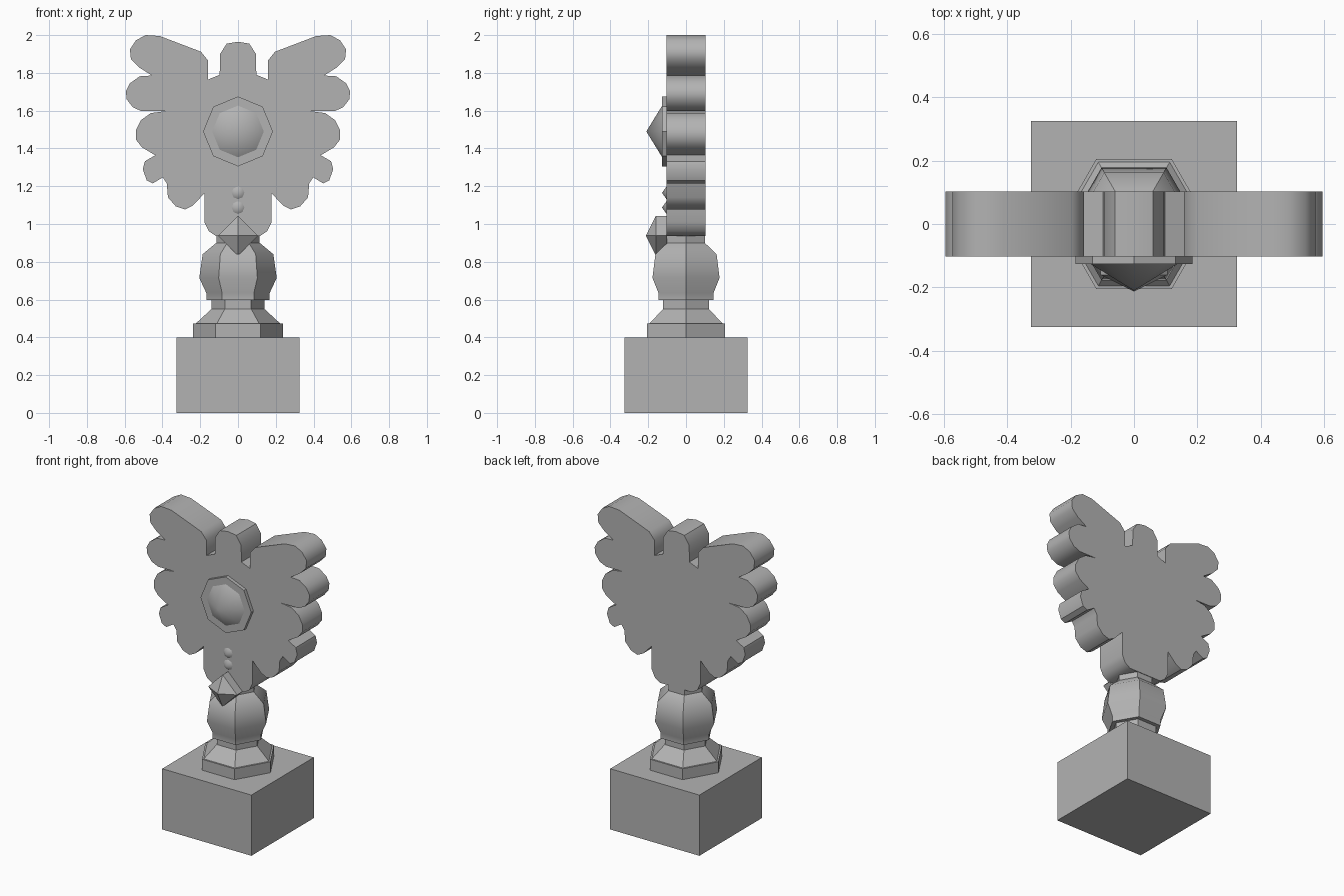
import bpy, bmesh, math
from mathutils import Matrix

if "Cube" in bpy.data.objects:
    bpy.data.objects.remove(bpy.data.objects["Cube"])

stone = bpy.data.materials.new("grey stone")
stone.use_nodes = True
GREY = (0.45, 0.45, 0.45, 1)
stone.diffuse_color = GREY
stone.node_tree.nodes["Principled BSDF"].inputs["Base Color"].default_value = GREY


def finish(name, bm, angle=None):
    bmesh.ops.recalc_face_normals(bm, faces=bm.faces)
    mesh = bpy.data.meshes.new(name)
    bm.to_mesh(mesh)
    bm.free()
    obj = bpy.data.objects.new(name, mesh)
    bpy.context.collection.objects.link(obj)
    mesh.materials.append(stone)
    if angle:
        bpy.ops.object.select_all(action="DESELECT")
        obj.select_set(True)
        bpy.context.view_layer.objects.active = obj
        bpy.ops.object.shade_smooth_by_angle(angle=math.radians(angle))
    return obj


def lathe(name, profile, sides, matrix=Matrix(), angle=None):
    """Stack rings of (radius, height); radius 0 makes a point."""
    bm = bmesh.new()
    rings = []
    for r, h in profile:
        n = sides if r else 1
        rings.append([bm.verts.new((r * math.cos(math.tau * i / sides),
                                    r * math.sin(math.tau * i / sides), h))
                      for i in range(n)])
    for a, b in zip(rings, rings[1:]):
        for i in range(sides):
            j = (i + 1) % sides
            quad = [a[i % len(a)], a[j % len(a)], b[j % len(b)], b[i % len(b)]]
            bm.faces.new(list(dict.fromkeys(quad)))
    for ring in (rings[0], rings[-1]):
        if len(ring) > 2:
            bm.faces.new(ring)
    bm.transform(matrix)
    return finish(name, bm, angle)


def facing_front(y, z):
    return Matrix.Translation((0, y, z)) @ Matrix.Rotation(math.pi / 2, 4, "X")


# Square base block
bm = bmesh.new()
bmesh.ops.create_cube(bm, size=1, matrix=Matrix.Translation((0, 0, 0.2))
                      @ Matrix.Diagonal((0.65, 0.65, 0.4, 1)))
finish("base_block", bm)

# Six-sided turned pedestal
lathe("pedestal", [(0.237, 0.39), (0.237, 0.472), (0.225, 0.472), (0.14, 0.55),
                   (0.14, 0.597), (0.168, 0.597), (0.168, 0.635), (0.205, 0.715),
                   (0.187, 0.84), (0.115, 0.9), (0.115, 0.96)], 6, angle=40)

# Winged body: half outline from the head down, mirrored and given thickness
half = [(0, 1.965), (.06, 1.955), (.095, 1.9), (.097, 1.79), (.158, 1.765), (.158, 1.865),
        (.196, 1.912), (.414, 1.995), (.488, 2), (.54, 1.973), (.572, 1.925),
        (.567, 1.873), (.525, 1.83), (.456, 1.786), (.52, 1.782), (.572, 1.745),
        (.594, 1.703), (.589, 1.66), (.557, 1.618), (.51, 1.597), (.387, 1.597),
        (.462, 1.587), (.515, 1.549), (.541, 1.496), (.541, 1.448), (.509, 1.406),
        (.438, 1.364), (.493, 1.332), (.504, 1.289), (.483, 1.231), (.451, 1.215),
        (.398, 1.247), (.377, 1.215), (.371, 1.141), (.329, 1.093), (.281, 1.077),
        (.239, 1.098), (.178, 1.162), (.178, 1.01), (.155, .962), (.117, .937)]
outline = half + [(-x, z) for x, z in reversed(half[1:])]
bm = bmesh.new()
front = bm.faces.new([bm.verts.new((x, -0.103, z)) for x, z in outline])
grown = bmesh.ops.extrude_face_region(bm, geom=[front], use_keep_orig=True)
bmesh.ops.translate(bm, vec=(0, 0.206, 0),
                    verts=[v for v in grown["geom"] if isinstance(v, bmesh.types.BMVert)])
finish("winged_body", bm, 40)

# Chest medallion: octagonal plate with a pointed boss
lathe("medallion_plate", [(0.185, 0), (0.185, 0.026)], 8, facing_front(-0.1, 1.49))
lathe("medallion_boss", [(0.14, 0), (0, 0.086)], 8, facing_front(-0.124, 1.49), 60)

# Two small beads below the medallion
for label, z in (("upper", 1.165), ("lower", 1.087)):
    lathe(label + "_bead", [(0.035, 0), (0, 0.025)], 8, facing_front(-0.102, z), 60)

# Diamond gem at the foot of the body
lathe("gem", [(0.105, 0), (0.105, 0.06), (0, 0.113)], 4, facing_front(-0.1, 0.938))
